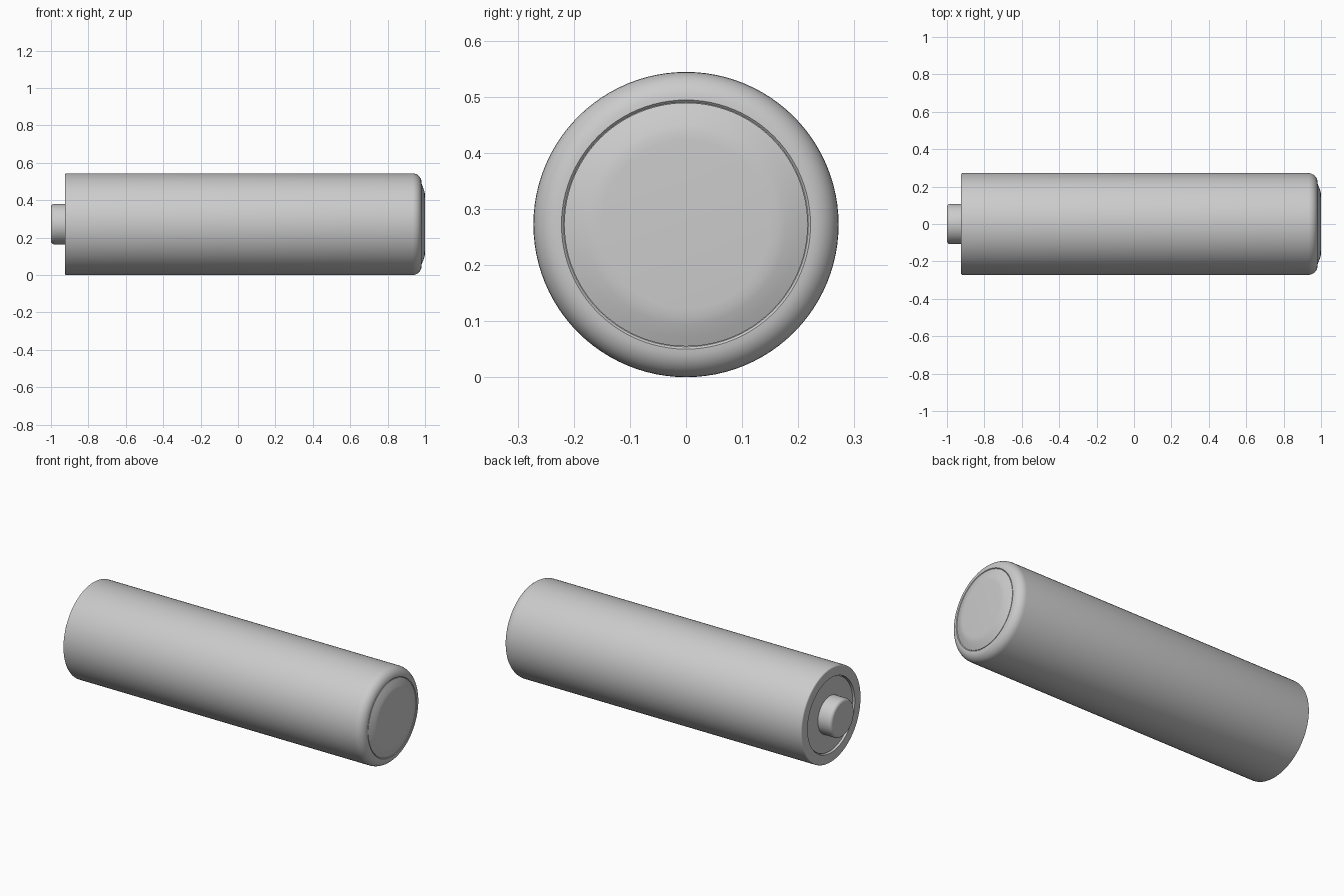
import bpy, bmesh, math
from mathutils import Vector

cube = bpy.data.objects.get("Cube")
if cube:
    bpy.data.objects.remove(cube, do_unlink=True)

RADIUS = 0.272

metal = bpy.data.materials.new("light grey metal")
metal.use_nodes = True
grey = (0.6, 0.6, 0.6, 1)
metal.diffuse_color = grey
metal.node_tree.nodes["Principled BSDF"].inputs["Base Color"].default_value = grey


def fillet(x, r, size, start, end, steps=8):
    """Profile points of an arc around (x, r), angles in degrees from +x."""
    return [(x + size * math.cos(a), r + size * math.sin(a))
            for a in (math.radians(start + (end - start) * i / steps)
                      for i in range(steps + 1))]


def lathe(name, profile, sharp=35):
    """Turn an (x, radius) profile around the long axis."""
    bm = bmesh.new()
    verts = [bm.verts.new((x, 0, r)) for x, r in profile]
    edges = [bm.edges.new(pair) for pair in zip(verts, verts[1:])]
    bmesh.ops.spin(bm, geom=verts + edges, cent=(0, 0, 0), axis=(1, 0, 0),
                   angle=math.tau, steps=96, use_duplicate=False)
    bmesh.ops.remove_doubles(bm, verts=bm.verts, dist=0.0001)
    bmesh.ops.recalc_face_normals(bm, faces=bm.faces)
    mesh = bpy.data.meshes.new(name)
    bm.to_mesh(mesh)
    bm.free()
    mesh.materials.append(metal)
    obj = bpy.data.objects.new(name, mesh)
    obj.location = Vector((0, 0, RADIUS))
    bpy.context.collection.objects.link(obj)
    bpy.ops.object.select_all(action="DESELECT")
    obj.select_set(True)
    bpy.context.view_layer.objects.active = obj
    bpy.ops.object.shade_smooth_by_angle(angle=math.radians(sharp))
    return obj


# Casing: recessed front floor, raised rim, long wall, rounded rear shoulder
rim = fillet(-0.917, RADIUS - 0.008, 0.008, 180, 90, 4)
shoulder = fillet(0.932, RADIUS - 0.05, 0.05, 90, 0)
lathe("casing", [(-0.9, 0), (-0.9, 0.215), (-0.925, 0.215)] + rim
      + shoulder + [(0.978, 0.218), (0.978, 0)])

# Insulating disc set inside the rim
lathe("seal_disc", [(-0.9, 0), (-0.915, 0), (-0.915, 0.21), (-0.9, 0.21)])

# Positive terminal button
lathe("positive_terminal", [(-0.91, 0), (-0.91, 0.108)]
      + fillet(-0.982, 0.09, 0.018, 90, 180, 6) + [(-1, 0)])

# Negative terminal plate, softly domed to a flat centre
lathe("negative_terminal", [(0.97, 0), (0.97, 0.217), (0.981, 0.217),
                            (0.988, 0.2), (0.996, 0.178), (0.999, 0.165),
                            (1, 0.15), (1, 0)])
